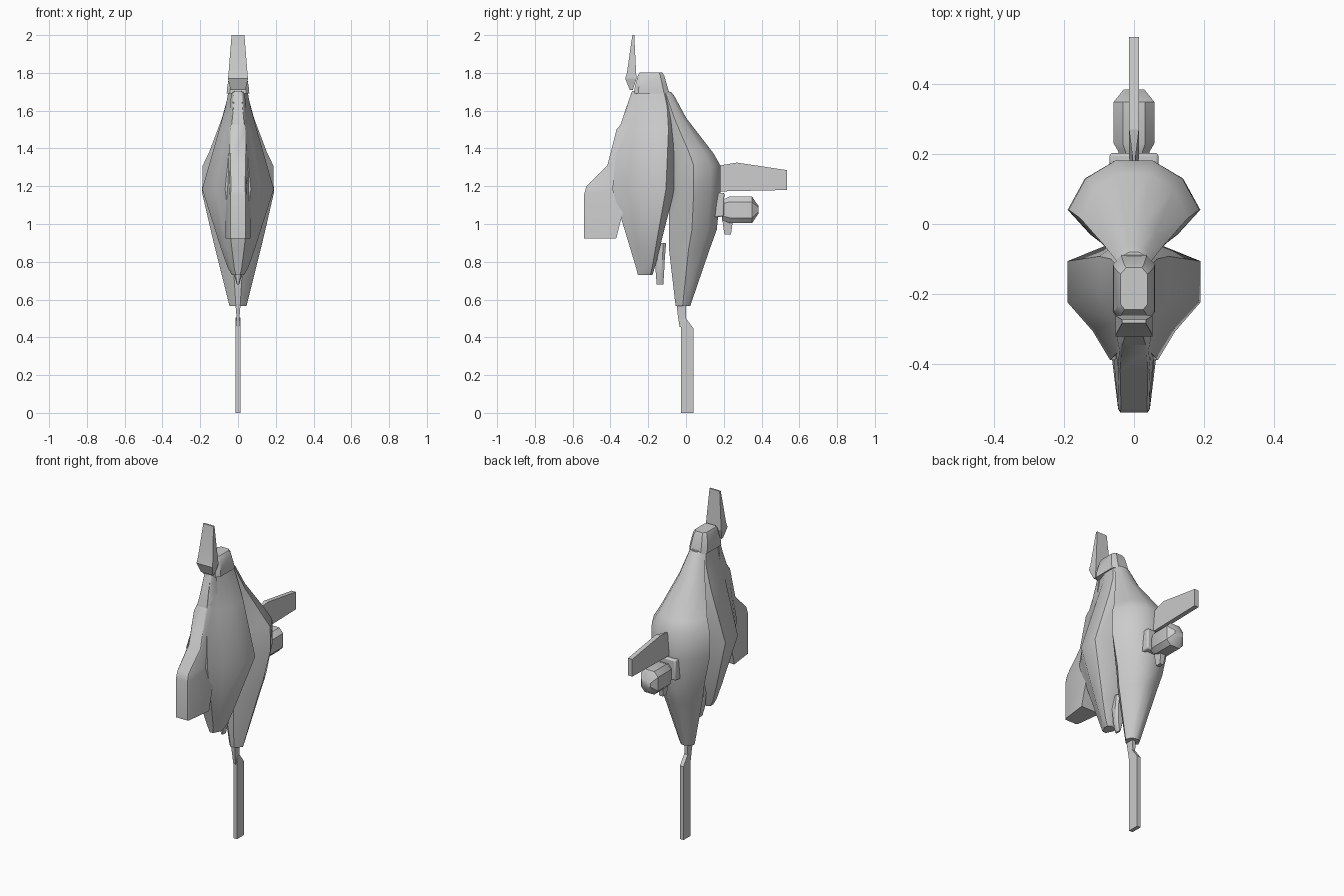
import bpy, bmesh


def finish(name, bm, bevel=0.0, angle=0.6):
    bmesh.ops.recalc_face_normals(bm, faces=bm.faces)
    me = bpy.data.meshes.new(name)
    bm.to_mesh(me)
    bm.free()
    ob = bpy.data.objects.new(name, me)
    bpy.context.collection.objects.link(ob)
    if bevel:
        m = ob.modifiers.new("edge_bevel", "BEVEL")
        m.width, m.segments = bevel, 2
    bpy.ops.object.select_all(action='DESELECT')
    ob.select_set(True)
    bpy.context.view_layer.objects.active = ob
    bpy.ops.object.shade_smooth_by_angle(angle=angle)
    return ob


def skin(name, rings, **kw):
    """Join rings of equal length and cap both ends."""
    bm = bmesh.new()
    loops = [[bm.verts.new(p) for p in r] for r in rings]
    n = len(loops[0])
    for a, b in zip(loops, loops[1:]):
        for i in range(n):
            j = (i + 1) % n
            bm.faces.new((a[i], a[j], b[j], b[i]))
    bm.faces.new(loops[0])
    bm.faces.new(loops[-1])
    return finish(name, bm, **kw)


def hull(name, section, stations, **kw):
    """section: (width, depth) fractions front to back; stations: (z, half width, front y, back y)."""
    rings = []
    for z, hw, y0, y1 in stations:
        half = [(u * hw, y0 + v * (y1 - y0), z) for u, v in section]
        rings.append(half + [(-x, y, zz) for x, y, zz in reversed(half)])
    return skin(name, rings, **kw)


def plate(name, outline, widths, **kw):
    """outline: (y, z) profile; widths: half width at each point."""
    return skin(name, [[(s * w, y, z) for (y, z), w in zip(outline, widths)] for s in (-1, 1)], **kw)


BOX = [(1, 0), (1, 1)]
OCT = [(.6, 0), (1, .25), (1, .75), (.6, 1)]

# front shell: diamond outline with a broad flank
hull("front_shell", [(.36, 0), (.62, .25), (1, .5), (1, .86), (.4, 1)], [
    (.73, .032, -.255, -.178), (.77, .055, -.265, -.165), (.87, .09, -.295, -.14),
    (1.185, .19, -.39, -.06), (1.5, .1, -.355, -.05), (1.62, .066, -.315, -.065),
    (1.705, .05, -.285, -.09)], angle=.7)

# rear shell: shouldered lens outline
hull("rear_shell", [(.25, 0), (.66, .22), (1, .48), (.74, .81), (.28, 1)], [
    (.565, .045, -.055, .022), (.865, .12, -.09, .125), (.97, .145, -.09, .163),
    (1.165, .19, -.09, .182), (1.31, .187, -.09, .182), (1.375, .155, -.1, .145),
    (1.56, .085, -.12, .002), (1.68, .052, -.14, -.063), (1.70, .045, -.14, -.08)], angle=.7)

# front nose keel
hull("nose_keel", [(.6, 0), (.7, .06), (1, 1)], [
    (.922, .065, -.54, -.37), (1.155, .065, -.54, -.31), (1.2, .062, -.527, -.3),
    (1.31, .066, -.416, -.28), (1.5, .06, -.368, -.26), (1.54, .05, -.335, -.26),
    (1.70, .035, -.288, -.26)], angle=.7)

# head cap
hull("head_cap", [(.7, 0), (1, .12), (1, .85), (.6, 1)], [
    (1.69, .06, -.275, -.088), (1.72, .058, -.272, -.096),
    (1.785, .047, -.255, -.115), (1.802, .038, -.245, -.125)])

# crest blade
hull("crest", BOX, [(1.71, .04, -.298, -.282), (1.77, .053, -.322, -.262),
                    (1.80, .05, -.313, -.264), (2.0, .034, -.284, -.274)], angle=.3)

# rear wing
plate("rear_wing", [(.15, 1.30), (.19, 1.312), (.27, 1.325), (.535, 1.285),
                    (.535, 1.18), (.15, 1.172)],
      [.004, .004, .014, .014, .014, .014], angle=.3)

# rear pod, lofted along y
skin("rear_pod", [[(sx * w * a, y, 1.075 + sz * h * b)
                   for sx, sz, a, b in [(1, 1, .55, 1), (1, 1, 1, .6), (1, -1, 1, .6), (1, -1, .55, 1),
                                        (-1, -1, .55, 1), (-1, -1, 1, .6), (-1, 1, 1, .6), (-1, 1, .55, 1)]]
                  for y, w, h in [(.19, .04, .055), (.208, .045, .06), (.23, .058, .07),
                                  (.35, .058, .07), (.385, .03, .018)]])

# pod mount
plate("pod_mount", [(.15, 1.035), (.16, 1.165), (.203, 1.165), (.2, 1.04)], [.07] * 4,
      bevel=.008)
plate("pod_spur", [(.19, 1.04), (.203, .945), (.238, .945), (.25, 1.03)],
      [.02, .012, .012, .02], angle=.3)

# small leaf between the shells
hull("lower_leaf", OCT, [(.68, .006, -.155, -.12), (.74, .024, -.16, -.116),
                         (.82, .03, -.165, -.112), (.9, .026, -.165, -.105)])

# tail link and long tail blade
hull("tail_link", BOX, [(.455, .008, -.034, .0), (.52, .009, -.044, .0), (.58, .014, -.05, .0)], angle=.3)
plate("tail_blade", [(-.027, 0), (-.027, .49), (-.003, .505), (.041, .445), (.041, 0)],
      [.012] * 5, angle=.3)
